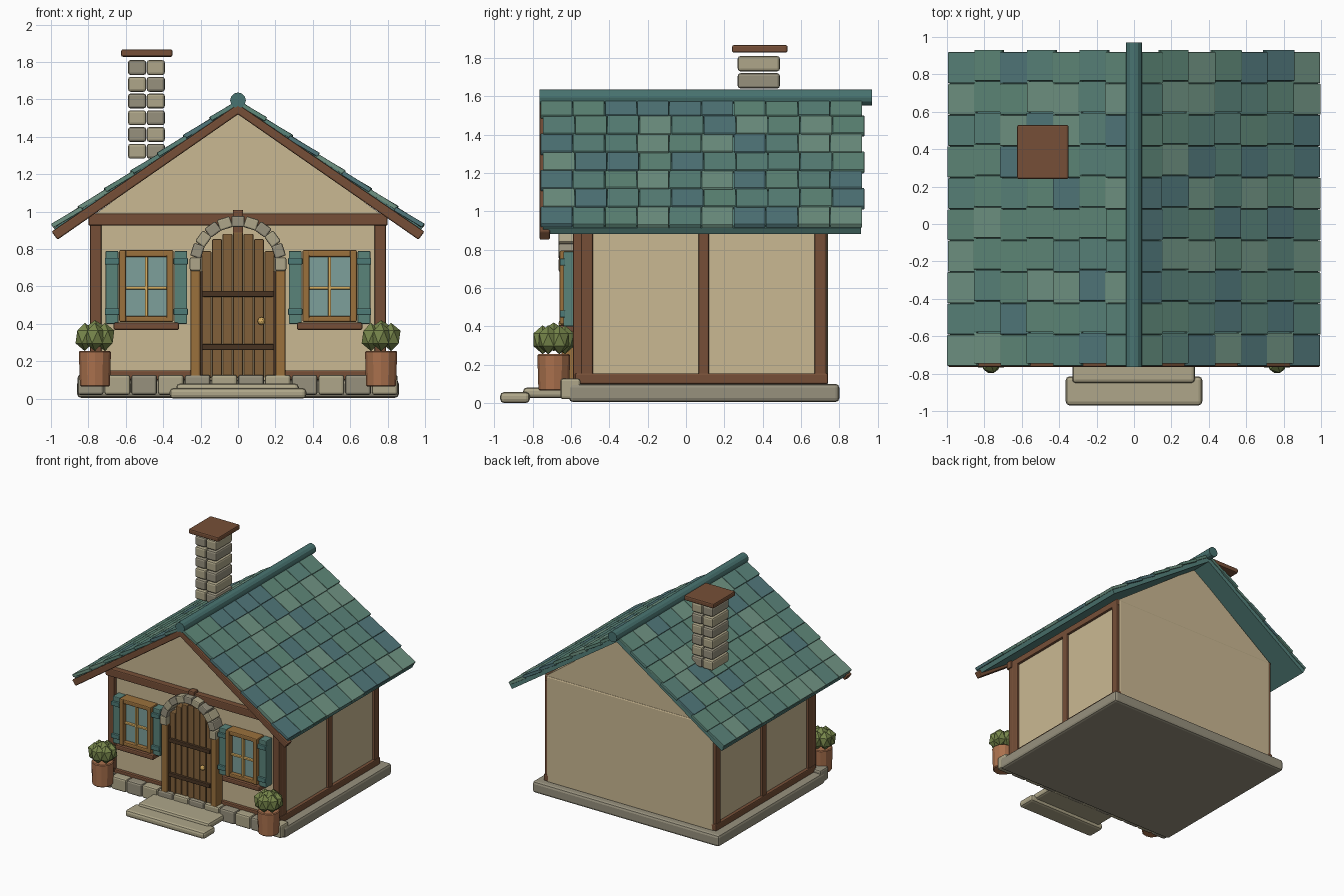
import bpy, bmesh, math, random
from mathutils import Matrix, Vector

if "Cube" in bpy.data.objects:
    bpy.data.objects.remove(bpy.data.objects["Cube"])

random.seed(4)
mats = {}


def mat(hexcol):
    if hexcol not in mats:
        m = bpy.data.materials.new("paint_" + hexcol)
        rgb = [(int(hexcol[i:i + 2], 16) / 255) ** 2.2 for i in (0, 2, 4)]
        m.diffuse_color = (*rgb, 1)
        m.use_nodes = True
        m.node_tree.nodes["Principled BSDF"].inputs["Base Color"].default_value = m.diffuse_color
        mats[hexcol] = m
    return mats[hexcol]


WALL, WOOD, TRIM, DOOR, DARK = "C9B791", "75503A", "99703F", "80603C", "4A3727"
STONE, STONE2, TEAL, GOLD = "ADA588", "96907D", "55807A", "D8AE62"
SHADES = ["5F8778", "5A8279", "6F9282", "52777A"]


def finish(name, bm, col, bevel=0, segs=2):
    me = bpy.data.meshes.new(name)
    bmesh.ops.recalc_face_normals(bm, faces=bm.faces)
    bm.to_mesh(me)
    bm.free()
    ob = bpy.data.objects.new(name, me)
    bpy.context.collection.objects.link(ob)
    me.materials.append(mat(col))
    if bevel:
        b = ob.modifiers.new("bevel", "BEVEL")
        b.width, b.segments, b.limit_method = bevel, segs, "ANGLE"
    return ob


def boxes(name, items, col, bevel=0.008):
    """Each item is (x0, x1, y0, y1, z0, z1[, turn about y])."""
    bm = bmesh.new()
    for it in items:
        x0, x1, y0, y1, z0, z1 = it[:6]
        c = Vector(((x0 + x1) / 2, (y0 + y1) / 2, (z0 + z1) / 2))
        m = Matrix.Translation(c)
        if len(it) > 6:
            m = m @ Matrix.Rotation(it[6], 4, 'Y')
        bmesh.ops.create_cube(bm, size=1, matrix=m @ Matrix.Diagonal((x1 - x0, y1 - y0, z1 - z0, 1)))
    return finish(name, bm, col, bevel)


def both(items):
    """Add the copy mirrored in x."""
    return items + [(-i[1], -i[0], *i[2:]) for i in items]


def extrude_y(name, pts, y0, y1, col, bevel=0):
    bm = bmesh.new()
    f = bm.faces.new([bm.verts.new((x, y0, z)) for x, z in pts])
    r = bmesh.ops.extrude_face_region(bm, geom=[f])
    bmesh.ops.translate(bm, vec=(0, y1 - y0, 0), verts=[v for v in r["geom"] if isinstance(v, bmesh.types.BMVert)])
    return finish(name, bm, col, bevel)


def chevron(apex_top, end_top, end_low, apex_low):
    (ax, az), (bx, bz) = end_top, end_low
    return [(-ax, az), (0, apex_top), (ax, az), (bx, bz), (0, apex_low), (-bx, bz)]


# Base, front stones and steps
boxes("foundation", [(-.86, .86, -.61, .80, .005, .10)], STONE2, .02)
for k, c in enumerate((STONE2, STONE)):
    boxes("front_stones_%d" % (k + 1),
          [(-.857 + i * .143, -.719 + i * .143, -.655, -.55, .02, .128) for i in range(k, 12, 2)], c, .014)
boxes("lower_step", [(-.365, .365, -.97, -.815, 0, .057)], STONE, .02)
boxes("upper_step", [(-.33, .325, -.85, -.60, .027, .08)], STONE, .018)

# Walls and gable
boxes("walls", [(-.77, .77, -.56, .74, .09, .98)], WALL, .012)
extrude_y("gable", [(-.78, .975), (.78, .975), (0, 1.54)], -.555, .735, WALL)

# Timber frame
boxes("front_posts", both([(.73, .79, -.59, -.54, .10, .95)]) + [(-.028, .028, -.62, -.56, .12, 1.01)], WOOD)
boxes("front_beams", [(-.80, .80, -.605, -.55, .925, .99)] + both([(.25, .79, -.585, -.55, .10, .152)]), WOOD)
boxes("side_posts", both([(.74, .79, a, b, .10, .97) for a, b in ((-.55, -.485), (.065, .12), (.67, .732))]), WOOD)
boxes("side_beams", both([(.745, .797, -.58, .74, .10, .155), (.745, .79, -.56, .735, .93, .985)]), WOOD)

# Roof slab, front bargeboards and ridge
extrude_y("roof_slab", chevron(1.578, (.985, .912), (.967, .882), 1.532), -.745, .912, TEAL)
extrude_y("bargeboards", chevron(1.575, (.997, .893), (.965, .85), 1.52), -.765, -.71, WOOD, .008)
bm = bmesh.new()
bmesh.ops.create_cone(bm, cap_ends=True, segments=12, radius1=.042, radius2=.042, depth=1.735,
                      matrix=Matrix.Translation((0, .1025, 1.595)) @ Matrix.Rotation(math.pi / 2, 4, 'X'))
finish("ridge", bm, "4A7370")

# Roof tiles: seven rows of ten on each slope, in four shades
slope = math.atan(.675)
tiles = {c: [] for c in SHADES}
for s in (-1, 1):
    for row in range(7):
        for col in range(10):
            x = s * (row + .5) * .1407
            z = 1.588 - .675 * abs(x)
            y = -.676 + col * .168 + (row % 2) * .012
            L = .174 + random.uniform(0, .012)
            turn = s * (slope - .05 + random.uniform(-.015, .015))
            c = random.choices(SHADES, (3, 4, 3, 2))[0]
            tiles[c].append((x - L / 2, x + L / 2, y - .0825, y + .0825, z - .012, z + .012, turn))
for k, c in enumerate(SHADES):
    boxes("roof_tiles_%d" % (k + 1), tiles[c], c, .004)

# Chimney
for k, c in enumerate((STONE, STONE2)):
    st = []
    for r in range(6):
        x0 = -.588 + .1 * ((r + k) % 2)
        z0 = 1.283 + r * .0895
        st.append((x0, x0 + .097, .27, .49, z0, z0 + .08))
    boxes("chimney_stones_%d" % (k + 1), st, c, .014)
boxes("chimney_cap", [(-.625, -.35, .24, .53, 1.828, 1.868)], WOOD, .01)

# Door with round top, straps, knob, frame and stone arch
boxes("door_planks", [(x - .026, x + .026, -.625, -.555, .11, .70 + math.sqrt(.19 ** 2 - x * x))
                      for x in [(i - 3) * .056 for i in range(7)]], DOOR, .006)
boxes("door_straps", [(-.19, .19, -.645, -.61, z, z + .032) for z in (.26, .545)], DARK, .005)
boxes("door_edges", both([(.187, .204, -.63, -.56, .11, .68)]), DARK, .003)
boxes("door_frame", both([(.20, .255, -.65, -.56, .105, .70)]), TRIM, .01)
bm = bmesh.new()
bmesh.ops.create_icosphere(bm, subdivisions=2, radius=.021, matrix=Matrix.Translation((.125, -.645, .415)))
finish("door_knob", bm, GOLD)
for k, c in enumerate((STONE, STONE2)):
    arch = []
    for i in range(k, 11, 2):
        a = math.pi * i / 10
        x, z = .228 * math.cos(a), .72 + .228 * math.sin(a)
        arch.append((x - .03, x + .03, -.665, -.56, z - .036, z + .036, -a))
    boxes("arch_stones_%d" % (k + 1), arch, c, .009)

# Windows, sills and shutters
X = .49
boxes("window_frames", both([(X - .145, X - .108, -.66, -.56, .41, .795), (X + .108, X + .145, -.66, -.56, .41, .795),
                             (X - .14, X + .14, -.655, -.56, .758, .795), (X - .14, X + .14, -.655, -.56, .41, .442)]), TRIM)
boxes("window_glass", both([(X - .115, X + .115, -.62, -.56, .43, .77)]), "7C9E99", 0)
boxes("window_bars", both([(X - .008, X + .008, -.645, -.61, .43, .77), (X - .115, X + .115, -.64, -.61, .585, .60)]), GOLD, .003)
boxes("window_sills", both([(X - .175, X + .175, -.67, -.56, .367, .407)]), WOOD, .01)
boxes("shutters", both([(X + s * .184 - .034, X + s * .184 + .034, -.64, -.56, .40, .79) for s in (-1, 1)]), SHADES[1], .006)
boxes("shutter_battens", both([(X + s * .184 - .038, X + s * .184 + .038, -.658, -.63, z - .018, z + .018)
                               for s in (-1, 1) for z in (.735, .465)]), "4F7A76", .005)

# Potted shrubs
for side, s in (("left", -1), ("right", 1)):
    bm = bmesh.new()
    bmesh.ops.create_cone(bm, cap_ends=True, segments=12, radius1=.08, radius2=.086, depth=.19,
                          matrix=Matrix.Translation((s * .765, -.69, .16)))
    finish(side + "_pot", bm, "A9714F", .006, 1)
    bm = bmesh.new()
    spots = [(0, 0, .015, .075)] + [(.062 * math.cos(a), .058 * math.sin(a), 0, .056)
                                    for a in [math.radians(60 * i + 30) for i in range(6)]]
    for x, y, z, r in spots:
        bmesh.ops.create_icosphere(bm, subdivisions=1, radius=r, matrix=Matrix.Translation(
            (s * .765 + x, -.69 + y, .33 + z)) @ Matrix.Diagonal((1, 1, 1.35 if z == 0 else 1, 1)))
    finish(side + "_shrub", bm, "76854C")
